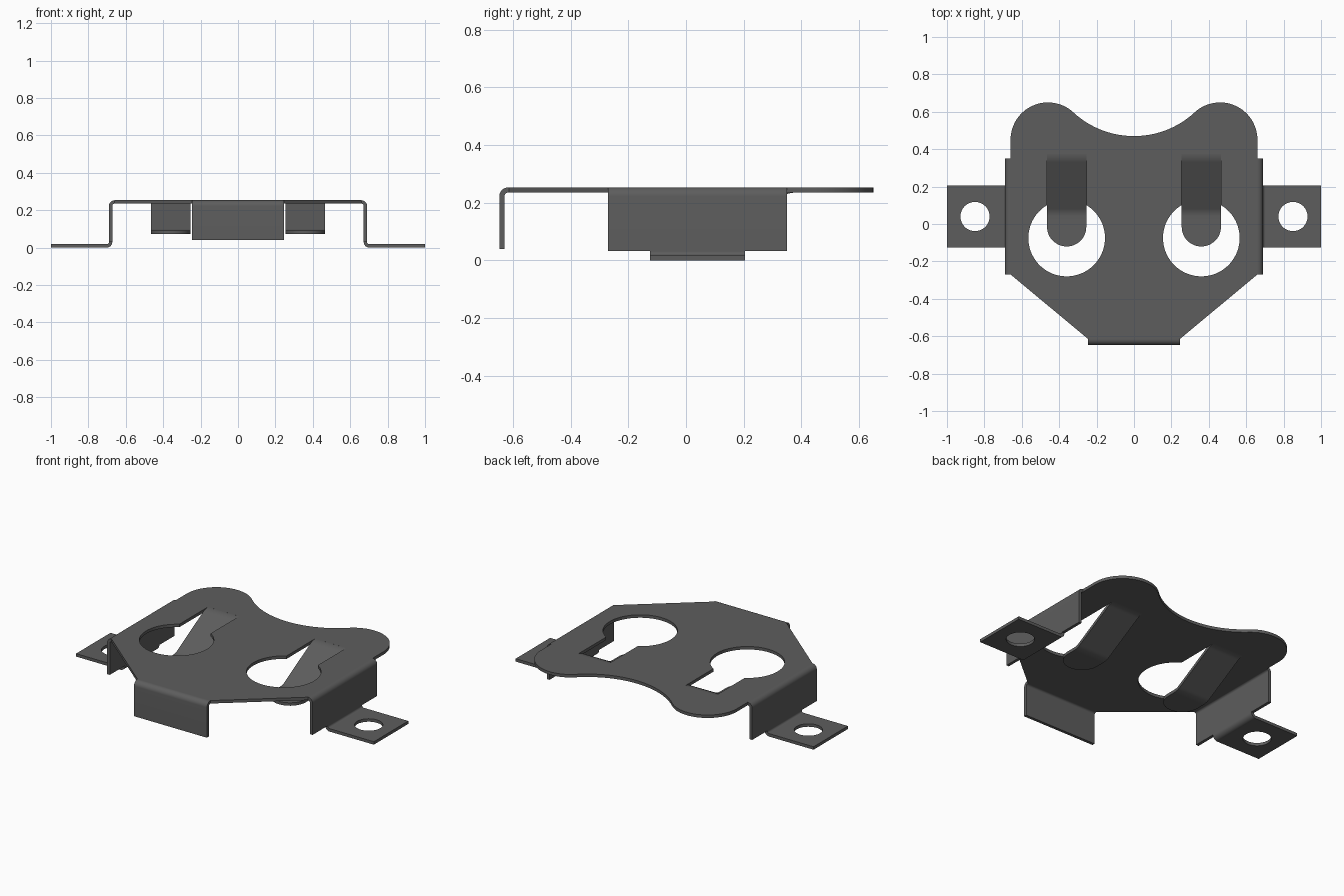
import bpy, bmesh, math
from mathutils import Vector

cube = bpy.data.objects.get("Cube")
if cube:
    bpy.data.objects.remove(cube, do_unlink=True)

T = 0.018            # sheet thickness
TOP = 0.244          # mid height of the main plate

steel = bpy.data.materials.new("dark_steel")
steel.use_nodes = True
colour = (0.11, 0.11, 0.11, 1)
steel.diffuse_color = colour
steel.node_tree.nodes["Principled BSDF"].inputs["Base Color"].default_value = colour


def finish(obj):
    """Clean the mesh, give it the material and smooth the bends."""
    bm = bmesh.new()
    bm.from_mesh(obj.data)
    bmesh.ops.remove_doubles(bm, verts=bm.verts, dist=0.0001)
    bmesh.ops.recalc_face_normals(bm, faces=bm.faces)
    bm.to_mesh(obj.data)
    bm.free()
    obj.data.materials.clear()
    obj.data.materials.append(steel)
    bpy.ops.object.select_all(action='DESELECT')
    obj.select_set(True)
    bpy.context.view_layer.objects.active = obj
    bpy.ops.object.shade_smooth_by_angle(angle=math.radians(30))


def arc(cx, cy, r, a0, a1, n=32):
    angles = [math.radians(a0 + (a1 - a0) * i / n) for i in range(n + 1)]
    return [(cx + r * math.cos(a), cy + r * math.sin(a)) for a in angles]


def sheet(name, loops, z):
    """Flat sheet: the first loop is the outline, the others are holes."""
    curve = bpy.data.curves.new(name, 'CURVE')
    curve.dimensions = '2D'
    curve.fill_mode = 'BOTH'
    curve.extrude = T / 2
    for loop in loops:
        spline = curve.splines.new('POLY')
        spline.points.add(len(loop) - 1)
        for point, (x, y) in zip(spline.points, loop):
            point.co = (x, y, 0, 1)
        spline.use_cyclic_u = True
    obj = bpy.data.objects.new(name, curve)
    obj.location.z = z
    bpy.context.collection.objects.link(obj)
    bpy.ops.object.select_all(action='DESELECT')
    obj.select_set(True)
    bpy.context.view_layer.objects.active = obj
    bpy.ops.object.convert(target='MESH')
    finish(bpy.context.view_layer.objects.active)


def rounded(points, d, n=8):
    """Replace inner corners of a path by arcs with tangent length d."""
    pts = [Vector(p) for p in points]
    path = [pts[0]]
    for a, b, c in zip(pts, pts[1:], pts[2:]):
        p, q = b + (a - b).normalized() * d, b + (c - b).normalized() * d
        w = math.cos((b - a).angle(c - b) / 2)
        for i in range(n + 1):
            t = i / n
            k0, k1, k2 = (1 - t) ** 2, 2 * t * (1 - t) * w, t * t
            path.append((p * k0 + b * k1 + q * k2) / (k0 + k1 + k2))
    return path + [pts[-1]]


def bent_strip(name, points, d, lo, hi, place):
    """Sheet strip along a bent path, spanning lo to hi across it."""
    path = rounded(points, d)
    bm = bmesh.new()
    rings = []
    for i, p in enumerate(path):
        tangent = path[min(i + 1, len(path) - 1)] - path[max(i - 1, 0)]
        normal = Vector((-tangent.y, tangent.x)).normalized() * T / 2
        ring = [(p + normal, lo), (p + normal, hi), (p - normal, hi), (p - normal, lo)]
        rings.append([bm.verts.new(place(q.x, q.y, w)) for q, w in ring])
    for r, s in zip(rings, rings[1:]):
        for k in range(4):
            m = (k + 1) % 4
            bm.faces.new((r[k], r[m], s[m], s[k]))
    bm.faces.new(rings[0])
    bm.faces.new(rings[-1])
    mesh = bpy.data.meshes.new(name)
    bm.to_mesh(mesh)
    bm.free()
    obj = bpy.data.objects.new(name, mesh)
    bpy.context.collection.objects.link(obj)
    finish(obj)


def mirrored(points):
    return [(-x, y) for x, y in reversed(points)]


# Main plate: tapered front, two rear lobes with a concave dip, keyhole openings
half = [(0.245, -0.615), (0.66, -0.27)]
half += arc(0.46, 0.45, 0.2, 0, 132.7)
half += arc(0, 0.948, 0.478, -47.3, -90, 20)[1:]
outline = half + mirrored(half[:-1])
keyhole = arc(0.36, -0.075, 0.205, 120.8, 419.2, 56) + [(0.465, 0.375), (0.255, 0.375)]
sheet("main_plate", [outline, keyhole, mirrored(keyhole)], TOP)

# Front stop tab
bent_strip("front_tab", [(-0.61, TOP), (-0.639, TOP), (-0.639, 0.04)], 0.022,
           -0.245, 0.245, lambda u, z, w: (w, u, z))

for side, s in (("left", 1), ("right", -1)):
    across_y = lambda u, z, w: (s * u, w, z)
    across_x = lambda u, z, w: (s * w, u, z)

    # Side wall and the bend into the mounting foot
    bent_strip(side + "_wall", [(0.658, TOP), (0.681, TOP), (0.681, 0.032)], 0.021,
               -0.27, 0.35, across_y)
    bent_strip(side + "_foot_bend", [(0.681, 0.034), (0.681, T / 2), (0.71, T / 2)], 0.021,
               -0.125, 0.205, across_y)

    # Mounting foot with screw hole
    foot = [(0.708, -0.125), (1, -0.125), (1, 0.205), (0.708, 0.205)]
    hole = arc(0.85, 0.04, 0.078, 0, 352.5, 47)
    sheet(side + "_foot", [[(s * x, y) for x, y in loop] for loop in (foot, hole)], T / 2)

    # Spring contact sloping down from the slot, with a rounded flat tip
    bent_strip(side + "_contact",
               [(0.385, TOP), (0.355, TOP), (0.065, 0.081), (-0.015, 0.081)], 0.025,
               0.255, 0.465, across_x)
    tip = arc(s * 0.36, -0.015, 0.105, 180, 360, 24)
    sheet(side + "_contact_tip", [tip], 0.081)
